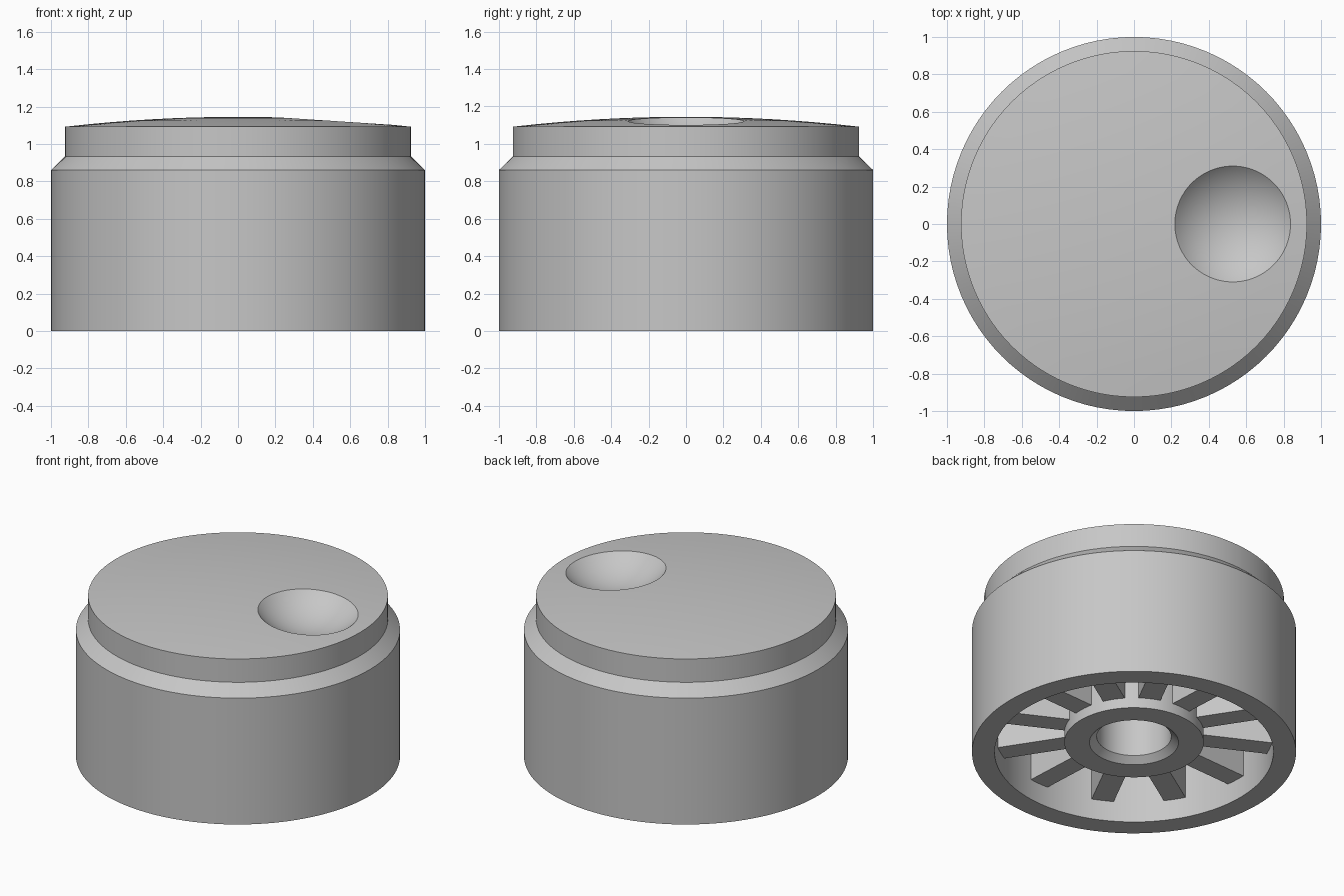
import bpy, bmesh, math
from mathutils import Matrix, Vector

cube = bpy.data.objects.get("Cube")
if cube:
    bpy.data.objects.remove(cube, do_unlink=True)

grey = bpy.data.materials.new("plain grey")
grey.use_nodes = True
colour = (0.57, 0.57, 0.57, 1)
grey.diffuse_color = colour
grey.node_tree.nodes["Principled BSDF"].inputs["Base Color"].default_value = colour

SEGMENTS = 96
CEILING = 0.85          # roof of the hollow underside
TOP, EDGE, CAP_R = 1.145, 1.092, 0.925


def make_object(name, bm):
    bmesh.ops.recalc_face_normals(bm, faces=bm.faces)
    mesh = bpy.data.meshes.new(name)
    bm.to_mesh(mesh)
    bm.free()
    mesh.materials.append(grey)
    obj = bpy.data.objects.new(name, mesh)
    bpy.context.collection.objects.link(obj)
    return obj


def activate(obj):
    bpy.ops.object.select_all(action='DESELECT')
    obj.select_set(True)
    bpy.context.view_layer.objects.active = obj


def smooth(obj):
    activate(obj)
    bpy.ops.object.shade_smooth_by_angle(angle=math.radians(25))


def lathe(name, profile):
    """Turn a list of (radius, height) points about the z axis."""
    bm = bmesh.new()
    verts = [bm.verts.new((r, 0, z)) for r, z in profile]
    edges = [bm.edges.new(pair) for pair in zip(verts, verts[1:])]
    bmesh.ops.spin(bm, geom=verts + edges, cent=(0, 0, 0), axis=(0, 0, 1),
                   angle=math.tau, steps=SEGMENTS)
    bmesh.ops.remove_doubles(bm, verts=bm.verts, dist=1e-4)
    return make_object(name, bm)


# Knob shell: hollow below, chamfered shoulder, raised cap with a shallow dome
dome_drop = TOP - EDGE
dome_radius = (CAP_R ** 2 + dome_drop ** 2) / (2 * dome_drop)


def dome_z(r):
    return TOP - dome_radius + math.sqrt(dome_radius ** 2 - r ** 2)


dome = [(CAP_R * k / 8, dome_z(CAP_R * k / 8)) for k in range(8, -1, -1)]
shell = lathe("knob_shell", [(0, CEILING), (0.86, CEILING), (0.86, 0), (1, 0),
                             (1, 0.86), (CAP_R, 0.933)] + dome)

# Finger dimple: a sphere cut, set square to the domed surface
dimple_x, dimple_r, slope = 0.528, 0.316, math.radians(46)
ball_r = dimple_r / math.sin(slope)
base = Vector((dimple_x, 0, dome_z(dimple_x)))
normal = (base - Vector((0, 0, TOP - dome_radius))).normalized()
bm = bmesh.new()
bmesh.ops.create_uvsphere(bm, u_segments=64, v_segments=48, radius=ball_r)
bmesh.ops.translate(bm, verts=bm.verts, vec=base + normal * ball_r * math.cos(slope))
cutter = make_object("dimple_cutter", bm)
cutter.hide_render = True
cut = shell.modifiers.new("dimple", 'BOOLEAN')
cut.operation = 'DIFFERENCE'
cut.solver = 'EXACT'
cut.object = cutter
activate(shell)
bpy.ops.object.modifier_apply(modifier=cut.name)
bpy.data.objects.remove(cutter, do_unlink=True)
smooth(shell)

# Central hub with a chamfered blind shaft hole
hub = lathe("shaft_hub", [(0, 0.6), (0.23, 0.6), (0.23, 0.11), (0.275, 0.07),
                          (0.43, 0.07), (0.43, CEILING + 0.02), (0, CEILING + 0.02)])
smooth(hub)

# Radial ribs between hub and outer wall
RIBS, RIB_Z, INNER, OUTER = 12, 0.14, 0.40, 0.88
bm = bmesh.new()
height = CEILING + 0.02 - RIB_Z
for i in range(RIBS):
    turn = Matrix.Rotation(math.tau * i / RIBS + math.radians(3), 4, 'Z')
    place = Matrix.Translation(((INNER + OUTER) / 2, 0, RIB_Z + height / 2))
    size = Matrix.Diagonal((OUTER - INNER, 0.14, height, 1))
    bmesh.ops.create_cube(bm, size=1, matrix=turn @ place @ size)
make_object("radial_ribs", bm)
